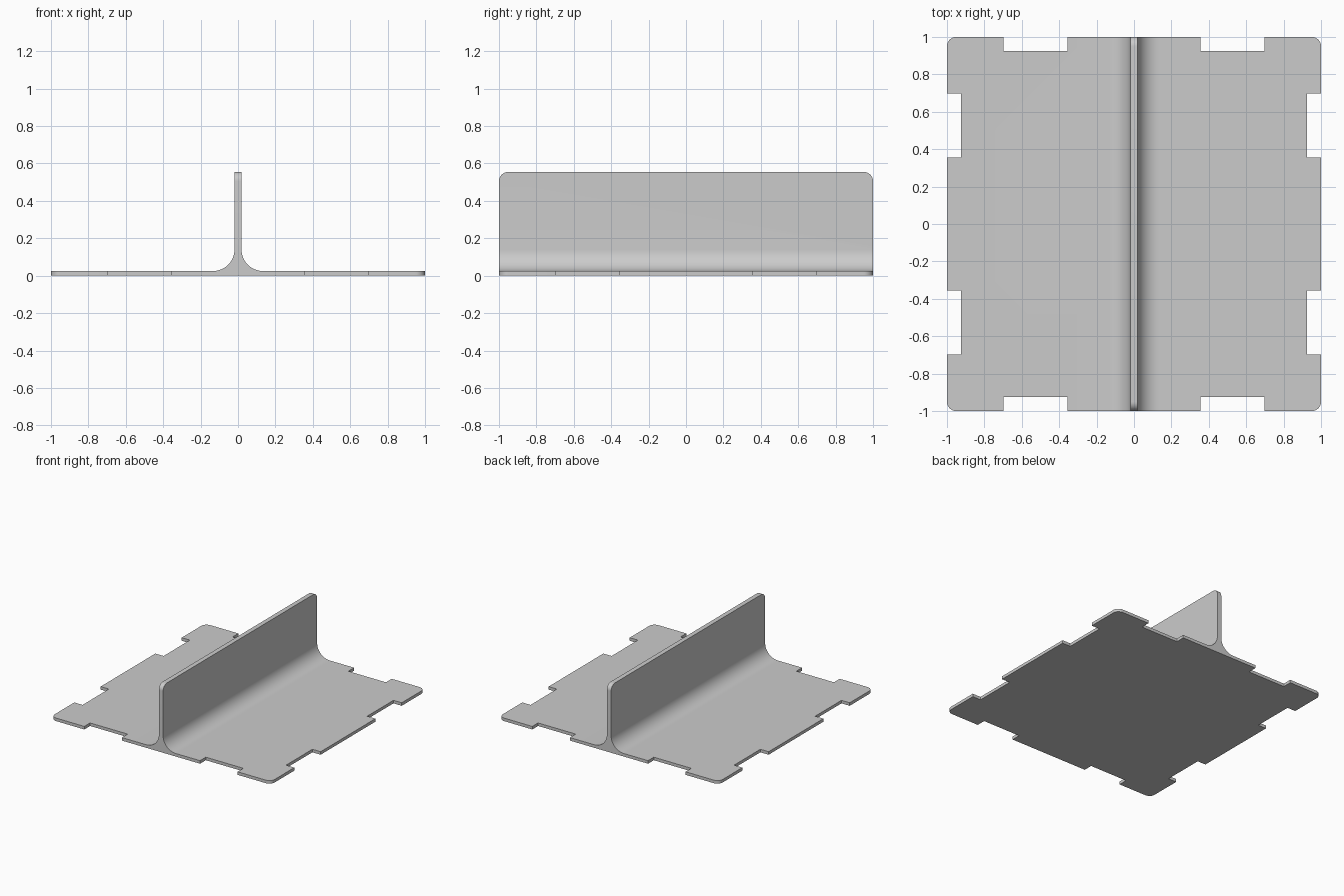
import bpy, bmesh, math
from mathutils import Matrix, Vector

HALF, HEIGHT, PLATE, WALL = 1.0, 0.555, 0.025, 0.019
FILLET, CORNER = 0.115, 0.05
NOTCH_IN, NOTCH_OUT, NOTCH_DEPTH = 0.355, 0.697, 0.075

cube = bpy.data.objects.get("Cube")
if cube:
    bpy.data.objects.remove(cube, do_unlink=True)

grey = bpy.data.materials.new("light grey")
grey.use_nodes = True
colour = (0.6, 0.6, 0.6, 1)
grey.diffuse_color = colour
grey.node_tree.nodes["Principled BSDF"].inputs["Base Color"].default_value = colour


def arc(cx, cy, r, start, end, steps=12):
    angles = [math.radians(start + (end - start) * i / steps) for i in range(steps + 1)]
    return [(cx + r * math.cos(a), cy + r * math.sin(a)) for a in angles]


def prism(name, outline, place, direction):
    """Extrude a closed outline, placed in space by a function of its two coordinates."""
    bm = bmesh.new()
    face = bm.faces.new([bm.verts.new(place(u, v)) for u, v in outline])
    moved = bmesh.ops.extrude_face_region(bm, geom=[face])["geom"]
    bmesh.ops.translate(bm, vec=direction,
                        verts=[g for g in moved if isinstance(g, bmesh.types.BMVert)])
    bmesh.ops.recalc_face_normals(bm, faces=bm.faces)
    mesh = bpy.data.meshes.new(name)
    bm.to_mesh(mesh)
    bm.free()
    mesh.materials.append(grey)
    obj = bpy.data.objects.new(name, mesh)
    bpy.context.collection.objects.link(obj)
    return obj


# T-shaped section: flat plate, filleted root and upright wall
right_half = [(HALF + 0.1, 0), (HALF + 0.1, PLATE)]
right_half += arc(WALL + FILLET, PLATE + FILLET, FILLET, 270, 180, 16)
right_half += [(WALL, HEIGHT)]
section = right_half + [(-x, z) for x, z in reversed(right_half)]
panel = prism("divider_panel", section, lambda u, v: (u, -HALF - 0.1, v),
              Vector((0, 2 * HALF + 0.2, 0)))

# Plan trimmer: rounded corners and two notches on each side
side = [(HALF, -NOTCH_OUT), (HALF - NOTCH_DEPTH, -NOTCH_OUT),
        (HALF - NOTCH_DEPTH, -NOTCH_IN), (HALF, -NOTCH_IN)]
side += [(x, -y) for x, y in reversed(side)]
side += arc(HALF - CORNER, HALF - CORNER, CORNER, 0, 90)
plan = []
for quarter in range(4):
    turn = Matrix.Rotation(quarter * math.pi / 2, 2)
    plan += [tuple(turn @ Vector(p)) for p in side]
plan_trimmer = prism("plan_trimmer", plan, lambda u, v: (u, v, -0.1), Vector((0, 0, 1)))

# Side trimmer: rounded upper ends of the wall
far = HALF + 0.2
end = [(HALF, -0.2)] + arc(HALF - CORNER, HEIGHT - CORNER, CORNER, 0, 90)
profile = end + [(-y, z) for y, z in reversed(end)]
side_trimmer = prism("side_trimmer", profile, lambda u, v: (-far, u, v), Vector((2 * far, 0, 0)))

for trimmer in (plan_trimmer, side_trimmer):
    trimmer.hide_render = True
    cut = panel.modifiers.new(trimmer.name, "BOOLEAN")
    cut.operation, cut.solver, cut.object = "INTERSECT", "EXACT", trimmer

# Apply the cuts, discard the trimmers and smooth the curved faces
bpy.ops.object.select_all(action="DESELECT")
panel.select_set(True)
bpy.context.view_layer.objects.active = panel
for name in [m.name for m in panel.modifiers]:
    bpy.ops.object.modifier_apply(modifier=name)
for trimmer in (plan_trimmer, side_trimmer):
    bpy.data.objects.remove(trimmer, do_unlink=True)
bpy.ops.object.shade_smooth_by_angle(angle=math.radians(30))
